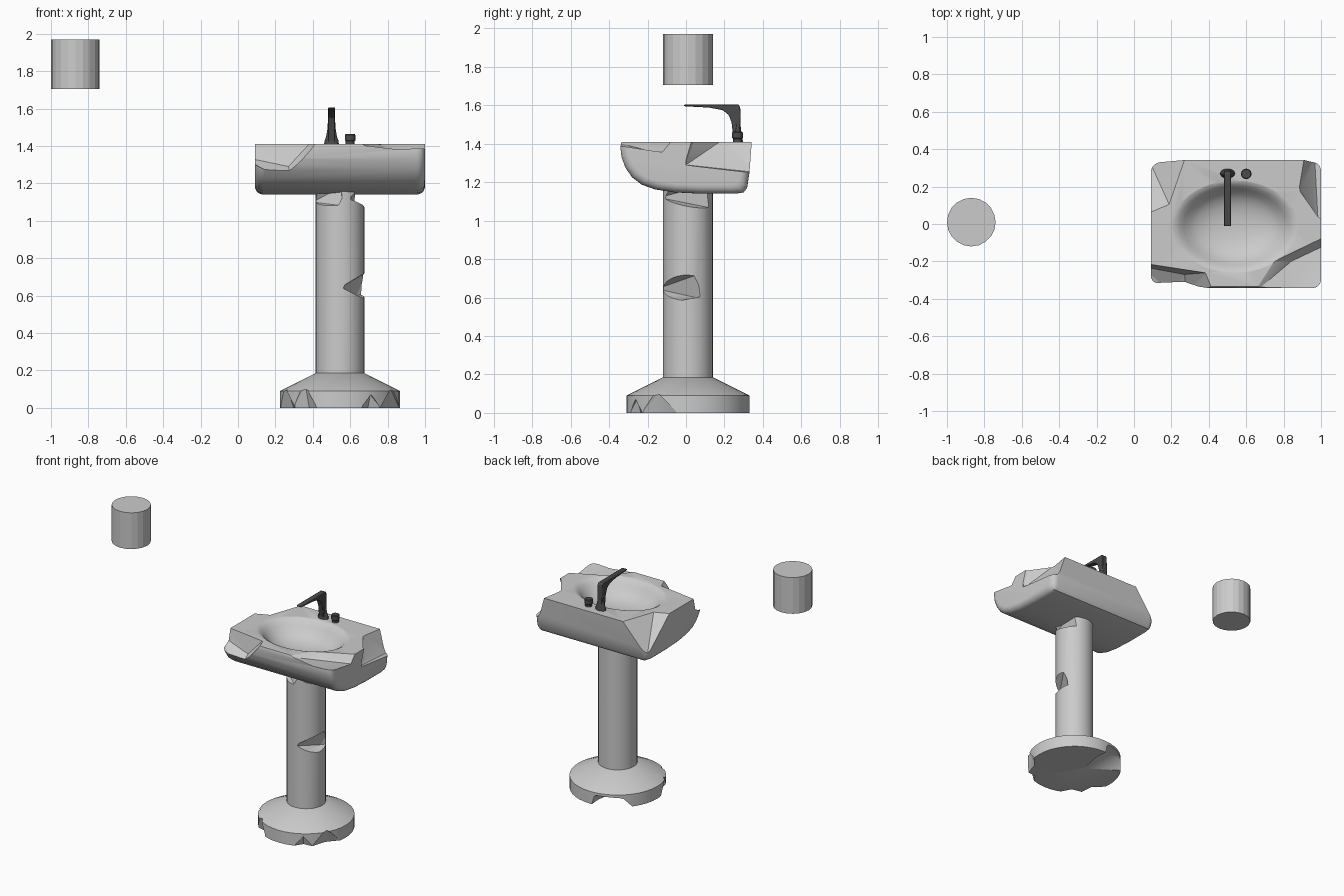
import bpy, bmesh, math
from math import cos, sin, pi, radians
from mathutils import Vector, Matrix

if "Cube" in bpy.data.objects:
    bpy.data.objects.remove(bpy.data.objects["Cube"])

CX, CY = 0.545, 0.01      # pedestal axis


def finish(bm, name, smooth=30, mat=None):
    bmesh.ops.remove_doubles(bm, verts=bm.verts, dist=1e-5)
    bmesh.ops.recalc_face_normals(bm, faces=bm.faces)
    me = bpy.data.meshes.new(name)
    bm.to_mesh(me)
    bm.free()
    ob = bpy.data.objects.new(name, me)
    bpy.context.collection.objects.link(ob)
    if mat:
        me.materials.append(mat)
    if smooth:
        shade(ob, smooth)
    return ob


def activate(ob):
    bpy.ops.object.select_all(action='DESELECT')
    ob.select_set(True)
    bpy.context.view_layer.objects.active = ob


def shade(ob, angle=30):
    activate(ob)
    bpy.ops.object.shade_smooth_by_angle(angle=radians(angle))


def loft(rings, name, **kw):
    """Skin closed rings and cap both ends."""
    bm = bmesh.new()
    vs = [[bm.verts.new(p) for p in r] for r in rings]
    n = len(rings[0])
    for a, b in zip(vs, vs[1:]):
        for i in range(n):
            bm.faces.new((a[i], a[(i + 1) % n], b[(i + 1) % n], b[i]))
    bm.faces.new(vs[0])
    bm.faces.new(vs[-1])
    return finish(bm, name, **kw)


def lathe(profile, name, center, n=32, sx=1, sy=1, **kw):
    """Rings of (radius, z) stacked around a vertical axis."""
    rings = [[(center[0] + r * sx * cos(2 * pi * i / n),
               center[1] + r * sy * sin(2 * pi * i / n), z)
              for i in range(n)] for r, z in profile]
    return loft(rings, name, **kw)


def subtract(ob, cutter):
    cutter.hide_render = True
    m = ob.modifiers.new("chip", 'BOOLEAN')
    m.operation, m.solver, m.object = 'DIFFERENCE', 'EXACT', cutter
    activate(ob)
    bpy.ops.object.modifier_apply(modifier=m.name)
    bpy.data.objects.remove(cutter)


def chip(ob, pts):
    """Break off the convex hull of a few points."""
    bm = bmesh.new()
    for p in pts:
        bm.verts.new(p)
    res = bmesh.ops.convex_hull(bm, input=bm.verts)
    loose = [v for v in bm.verts if not v.link_faces]
    bmesh.ops.delete(bm, geom=loose, context='VERTS')
    subtract(ob, finish(bm, "chip_cutter", smooth=0))


def polar(r, deg, z):
    return (CX + r * cos(radians(deg)), CY + r * sin(radians(deg)), z)


dark = bpy.data.materials.new("dark_metal")
dark.diffuse_color = (0.07, 0.07, 0.07, 1)
dark.use_nodes = True
dark.node_tree.nodes["Principled BSDF"].inputs["Base Color"].default_value = dark.diffuse_color

# Basin body: side profile lofted along x with rounded ends
side = [(-.335, 1.41), (-.342, 1.385), (-.335, 1.33), (-.315, 1.275),
        (-.28, 1.225), (-.23, 1.187), (-.16, 1.162), (-.06, 1.147),
        (.08, 1.14), (.26, 1.14), (.30, 1.147), (.318, 1.17), (.33, 1.25), (.342, 1.41)]
R = 0.045
steps = [(R * (1 - sin(a)), R * (1 - cos(a))) for a in [i * pi / 10 for i in range(6)]]
sections = [(0.09 + d, i) for i, d in steps]
sections += [(1.0 - d, i) for i, d in reversed(steps)]
rings = [[(x, y * (1 - d / .342), 1.41 - (1.41 - z) * (1 - d / .27)) for y, z in side]
         for x, d in [(0.09 + b, a) for a, b in steps] +
                     [(1.0 - b, a) for a, b in reversed(steps)]]
basin = loft(rings, "basin")

# Bowl hollow with a soft lip
bowl = lathe([(1.3, 1.5), (1.12, 1.412), (1.05, 1.406), (.98, 1.394), (.9, 1.37), (.8, 1.34),
              (.68, 1.315), (.5, 1.295), (.3, 1.284), (.1, 1.28)],
             "bowl_cutter", (.54, -.015), n=48, sx=.305, sy=.225)
subtract(basin, bowl)

# Broken basin corners: front left, front right, back left, back right
chip(basin, [(.03, -.205, 1.42), (.39, -.26, 1.42), (.43, -.36, 1.42), (.34, -.36, 1.31),
             (.28, -.36, 1.24), (.2, -.36, 1.24), (.03, -.36, 1.32), (.03, -.225, 1.34),
             (.27, -.27, 1.29), (.03, -.4, 1.5), (.42, -.4, 1.5)])
chip(basin, [(.64, -.37, 1.41), (.74, -.2, 1.415), (1.03, -.06, 1.415), (.85, -.37, 1.385),
             (1.03, -.37, 1.395), (1.03, -.11, 1.355), (.84, -.2, 1.365),
             (.66, -.4, 1.5), (1.05, -.4, 1.5), (1.05, -.1, 1.5)])
chip(basin, [(.28, .36, 1.415), (.19, .1, 1.415), (.05, .04, 1.415), (.07, .365, 1.15),
             (.05, .1, 1.38), (.03, .4, 1.2), (.02, .4, 1.5), (.26, .4, 1.5), (.04, .08, 1.5)])
chip(basin, [(.985, 0, 1.29), (1.1, 0, 1.29), (1.1, .4, 1.23), (.965, .37, 1.25),
             (.96, .12, 1.295), (.88, .19, 1.42), (.91, .37, 1.42), (1.1, .0, 1.5),
             (.985, .04, 1.42), (1.1, .4, 1.5)])
shade(basin)

# Pedestal column with breaks at the top and midway
column = lathe([(.13, .17), (.13, 1.16)], "pedestal_column", (CX, CY))
chip(column, [(.40, -.14, 1.06), (.435, -.14, 1.10), (.50, -.14, 1.115), (.56, -.14, 1.08),
              (.43, -.06, 1.18), (.55, -.085, 1.18), (.40, .0, 1.10),
              (.36, -.2, 1.18), (.56, -.2, 1.18)])
chip(column, [(.60, -.14, 1.12), (.69, -.1, 1.09), (.69, .12, 1.05), (.62, .16, 1.06),
              (.65, -.05, 1.18), (.63, .09, 1.18), (.75, -.1, 1.18), (.75, .2, 1.18)])
chip(column, [(.62, -.12, .61), (.63, .05, .60), (.55, -.15, .645), (.70, -.08, .575),
              (.70, .11, .61), (.66, -.08, .71), (.69, .0, .68), (.70, .09, .73),
              (.75, -.1, .6), (.75, .1, .68)])
shade(column)

# Flared foot with chipped rim
foot = lathe([(.32, 0), (.32, .09), (.13, .185)], "pedestal_foot", (CX, CY), n=40)
for a0, a1, top, mid_r in [(186, 224, .10, .265), (218, 249, .12, .27),
                           (289, 314, .07, .28), (310, 352, .10, .275)]:
    mid = (a0 + a1) / 2
    chip(foot, [polar(.325, a0, -.01), polar(.325, a1, -.01), polar(mid_r, mid, -.02),
                polar(.31, mid, top), polar(.34, a0 + 8, top - .03), polar(.42, mid, top),
                polar(.42, a0, -.02), polar(.42, a1, -.02)])
# Wedge missing under the back
chip(foot, [polar(.06, 130, -.005), polar(.4, 92, -.02), polar(.4, 146, -.02),
            polar(.36, 96, .078), polar(.36, 132, .07), polar(.24, 112, .06),
            polar(.2, 90, -.02)])
shade(foot)

# Tap: swept spout profile plus flared collar
spout = [(.287, 1.40), (.282, 1.59), (.272, 1.605), (.0, 1.605), (-.013, 1.601), (-.008, 1.595),
         (.12, 1.588), (.19, 1.575), (.222, 1.55), (.237, 1.51), (.25, 1.40)]
tap = loft([[(x, y, z) for y, z in spout] for x in (.481, .519)], "tap_spout", smooth=0, mat=dark)
bev = tap.modifiers.new("soft", 'BEVEL')
bev.width, bev.segments, bev.limit_method = .004, 2, 'ANGLE'
shade(tap)
lathe([(.04, 1.40), (.038, 1.425), (.029, 1.45), (.022, 1.49), (.019, 1.54)], "tap_collar",
      (.5, .27), n=24, sy=.65, mat=dark)

# Tap knob
lathe([(.024, 1.40), (.024, 1.425), (.028, 1.43), (.028, 1.458), (.024, 1.463)],
      "tap_knob", (.6, .268), n=24, mat=dark)

# Separate floating cylinder
lathe([(.13, 1.705), (.13, 1.97)], "loose_cylinder", (-.87, CY), n=20, smooth=0)
